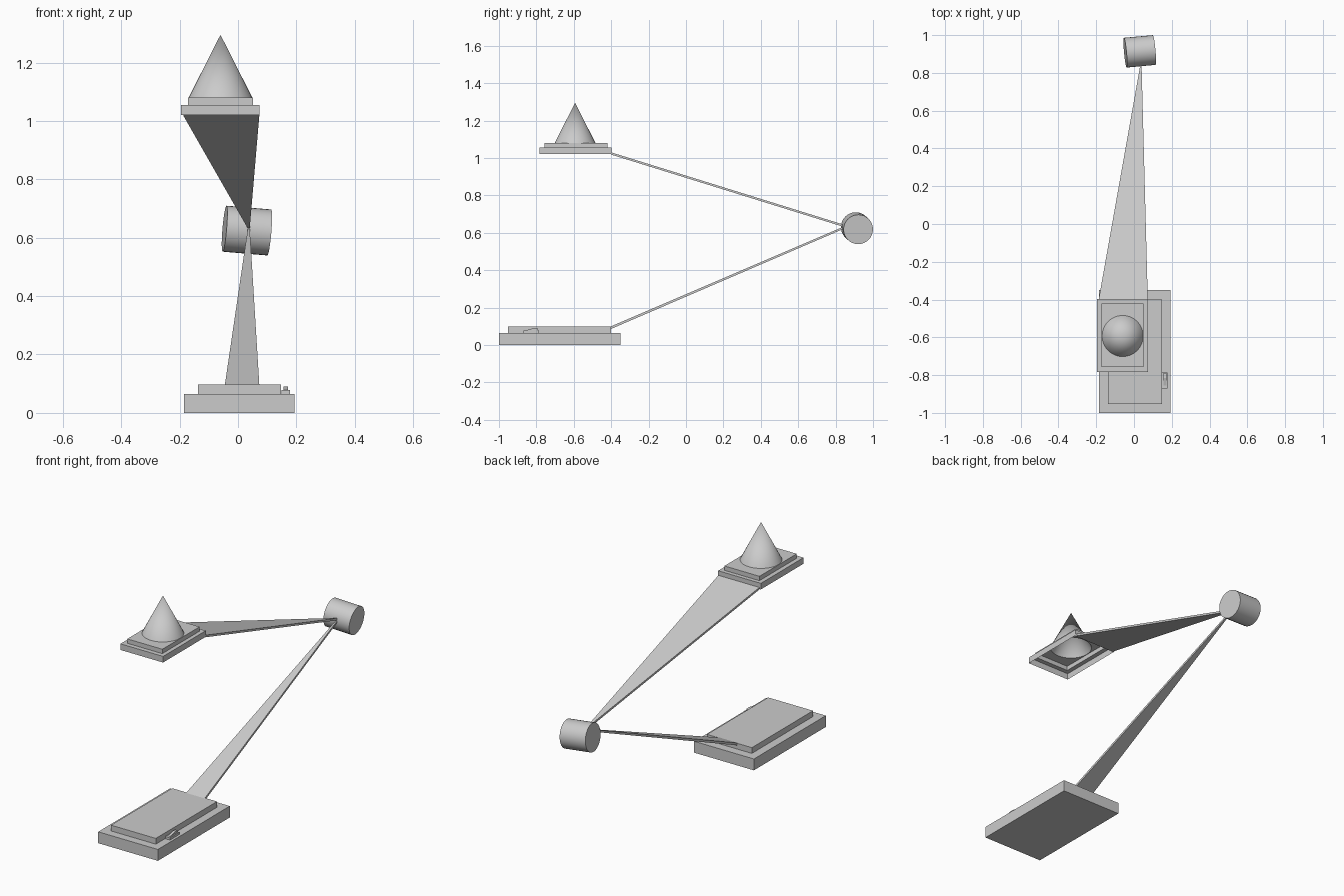
import bpy
import bmesh
import math
from mathutils import Matrix, Vector

if "Cube" in bpy.data.objects:
    bpy.data.objects.remove(bpy.data.objects["Cube"], do_unlink=True)

# One plain grey for everything
grey = bpy.data.materials.new("plain_grey")
grey.use_nodes = True
colour = (0.6, 0.6, 0.6, 1.0)
grey.diffuse_color = colour
grey.node_tree.nodes["Principled BSDF"].inputs["Base Color"].default_value = colour


def finish(name, bm, smooth=False):
    bmesh.ops.recalc_face_normals(bm, faces=bm.faces[:])
    mesh = bpy.data.meshes.new(name)
    bm.to_mesh(mesh)
    bm.free()
    obj = bpy.data.objects.new(name, mesh)
    bpy.context.collection.objects.link(obj)
    mesh.materials.append(grey)
    if smooth:
        bpy.ops.object.select_all(action="DESELECT")
        obj.select_set(True)
        bpy.context.view_layer.objects.active = obj
        bpy.ops.object.shade_smooth_by_angle(angle=math.radians(35))
    return obj


def loft(bm, loops, caps=True):
    """Bridge successive point loops; returns the rings of vertices."""
    rings = [[bm.verts.new(p) for p in loop] for loop in loops]
    for a, b in zip(rings, rings[1:]):
        n = len(a)
        for i in range(n):
            j = (i + 1) % n
            bm.faces.new((a[i], a[j], b[j], b[i]))
    if caps:
        bm.faces.new(rings[0][::-1])
        bm.faces.new(rings[-1])
    return rings


def rect(x0, x1, y0, y1, z):
    return [(x0, y0, z), (x1, y0, z), (x1, y1, z), (x0, y1, z)]


def upright_rect(x0, x1, y, z0, z1):
    return [(x0, y, z0), (x1, y, z0), (x1, y, z1), (x0, y, z1)]


def tiers(lower, upper, z0, z1, z2):
    return [rect(*lower, z0), rect(*lower, z1), rect(*upper, z1), rect(*upper, z2)]


def solid(name, loops):
    bm = bmesh.new()
    loft(bm, loops)
    return finish(name, bm)


# Stepped base
solid("base", tiers((-0.185, 0.193, -1.0, -0.35),
                    (-0.137, 0.147, -0.953, -0.4), 0.0, 0.065, 0.098))

# Switch: small plate with a sloping rocker
solid("switch_plate", [rect(0.149, 0.178, -0.87, -0.785, z) for z in (0.065, 0.078)])
solid("switch_rocker", [upright_rect(0.156, 0.171, -0.855, 0.07, 0.079),
                        upright_rect(0.156, 0.171, -0.815, 0.07, 0.09),
                        upright_rect(0.156, 0.171, -0.79, 0.07, 0.088)])

# Tapering arms, thin blades that meet at the pivot
TIP = 0.037
solid("lower_arm", [upright_rect(-0.045, 0.073, -0.41, 0.082, 0.096),
                    upright_rect(TIP - 0.003, TIP + 0.003, 0.845, 0.622, 0.634)])
solid("upper_arm", [upright_rect(-0.187, 0.073, -0.4, 1.018, 1.03),
                    upright_rect(TIP - 0.003, TIP + 0.003, 0.845, 0.631, 0.643)])

# Pivot drum, its axis slightly tilted
end_a = Vector((-0.046, 0.907, 0.631))
end_b = Vector((0.107, 0.921, 0.618))
axis = end_b - end_a
bm = bmesh.new()
bmesh.ops.create_cone(
    bm, cap_ends=True, segments=32, radius1=0.079, radius2=0.079, depth=axis.length,
    matrix=Matrix.Translation((end_a + end_b) / 2)
    @ axis.to_track_quat("Z", "Y").to_matrix().to_4x4())
finish("pivot_drum", bm, smooth=True)

# Head: stepped shell, open below, with a round hole under the cone
CX, CY, R, TOP, SIDES = -0.06, -0.593, 0.109, 1.08, 32
bm = bmesh.new()
rings = loft(bm, tiers((-0.196, 0.074, -0.783, -0.397),
                       (-0.171, 0.051, -0.757, -0.42), 1.02, 1.055, TOP), caps=False)
rim = [bm.verts.new((CX + R * math.cos(a), CY + R * math.sin(a), TOP))
       for a in (math.tau * i / SIDES for i in range(SIDES))]
edges = [bm.edges.new((rim[i - 1], rim[i])) for i in range(SIDES)]
edges += [bm.edges.get((rings[-1][i - 1], rings[-1][i])) for i in range(4)]
bmesh.ops.triangle_fill(bm, edges=edges, use_beauty=True, normal=(0, 0, 1))
finish("head_plate", bm)

# Hollow cone on the head
HEIGHT = 0.215
bm = bmesh.new()
bmesh.ops.create_cone(bm, cap_ends=False, segments=SIDES, radius1=R, radius2=0,
                      depth=HEIGHT,
                      matrix=Matrix.Translation((CX, CY, TOP + HEIGHT / 2)))
bmesh.ops.remove_doubles(bm, verts=bm.verts[:], dist=0.0001)
finish("head_cone", bm, smooth=True)
